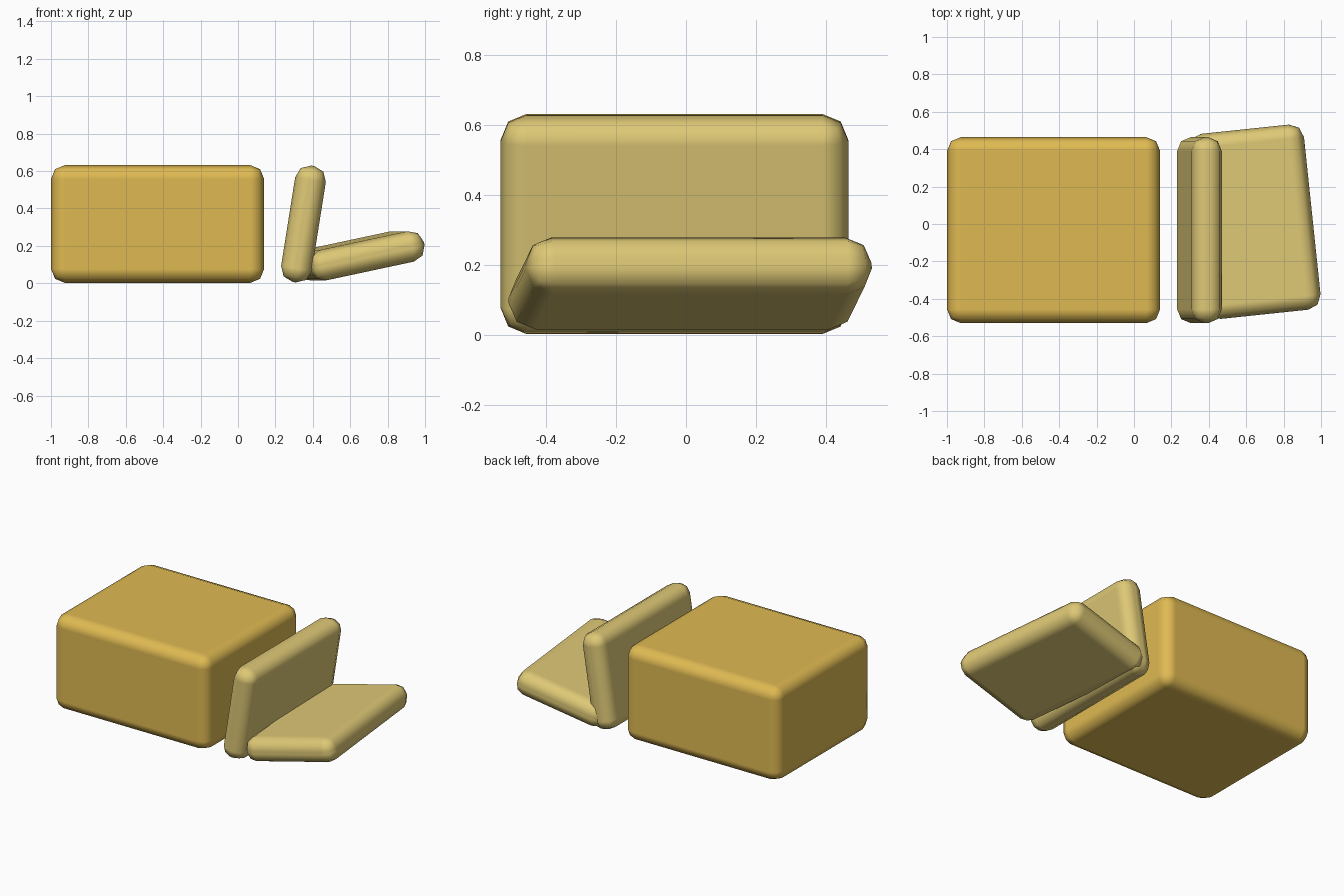
import bpy
import bmesh
from math import radians

default = bpy.data.objects.get("Cube")
if default:
    bpy.data.objects.remove(default, do_unlink=True)


def make_material(name, rgb):
    mat = bpy.data.materials.new(name)
    mat.use_nodes = True
    mat.diffuse_color = (*rgb, 1)
    mat.node_tree.nodes["Principled BSDF"].inputs["Base Color"].default_value = (*rgb, 1)
    return mat


def rounded_box(name, size, centre, mat, tilt=0, turn=0):
    """Box with softly rounded edges, tilted about y and then turned about z."""
    mesh = bpy.data.meshes.new(name)
    bm = bmesh.new()
    bmesh.ops.create_cube(bm, size=1)
    bmesh.ops.scale(bm, vec=size, verts=bm.verts)
    for face in bm.faces:
        face.smooth = True
    bm.to_mesh(mesh)
    bm.free()
    mesh.materials.append(mat)
    obj = bpy.data.objects.new(name, mesh)
    bpy.context.collection.objects.link(obj)
    obj.location = centre
    obj.rotation_euler = (0, radians(tilt), radians(turn))
    bevel = obj.modifiers.new("rounded edges", "BEVEL")
    bevel.width = 0.075
    bevel.segments = 2
    bevel.limit_method = 'NONE'
    bevel.harden_normals = True
    return obj


golden = make_material("golden yellow", (0.74, 0.49, 0.085))
pale = make_material("pale yellow", (0.73, 0.58, 0.18))

# Main block
DEPTH, HEIGHT, THICKNESS = 0.995, 0.63, 0.166
rounded_box("cheese_block", (1.14, DEPTH, HEIGHT), (-0.43, -0.033, 0.317), golden)

# Two cut slices: one leaning upright, one fallen over
slice_size = (THICKNESS, DEPTH, HEIGHT)
rounded_box("standing_slice", slice_size, (0.35, -0.033, 0.317), pale, tilt=9)
rounded_box("fallen_slice", slice_size, (0.645, 0.012, 0.147), pale, tilt=78, turn=6)
